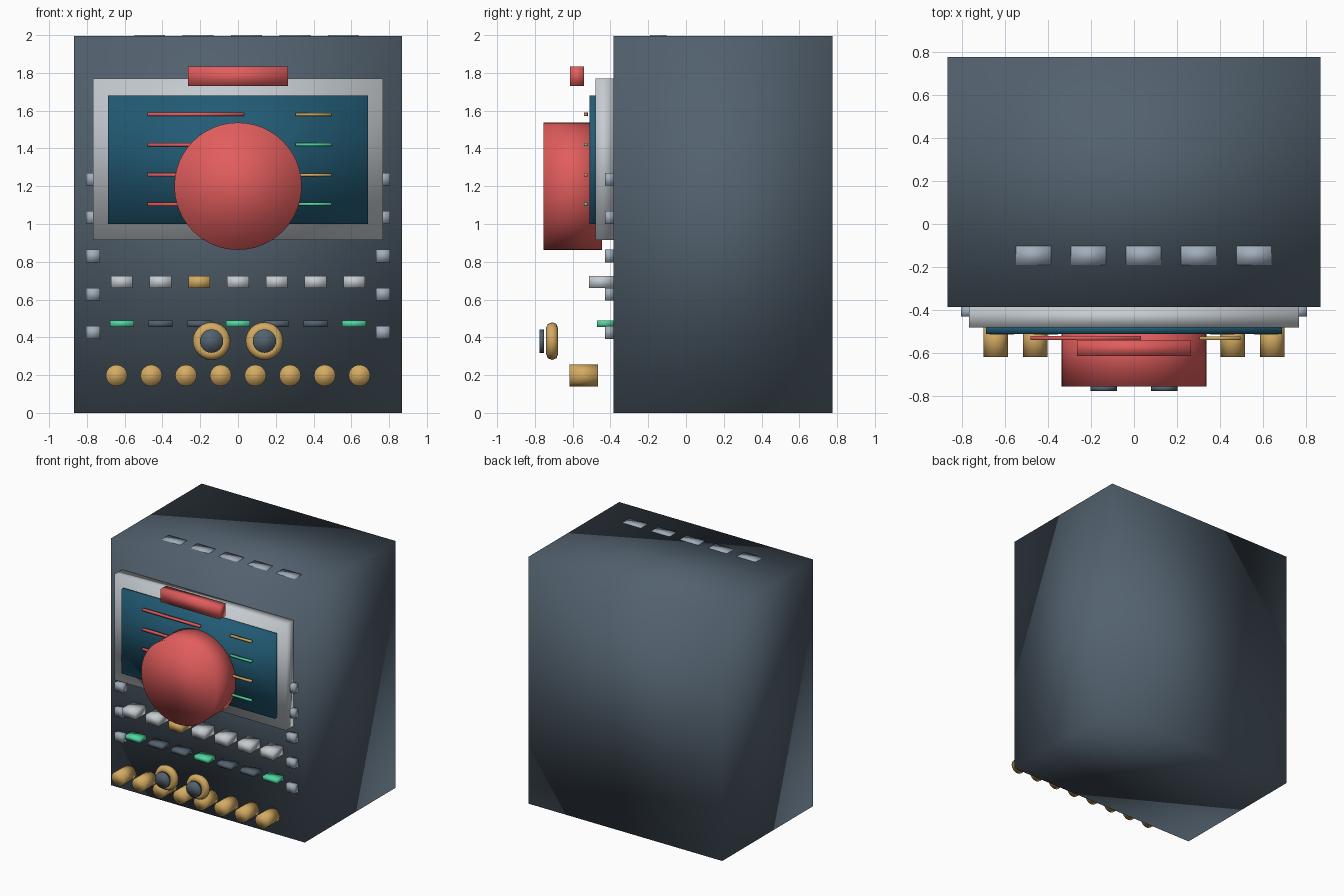
import bpy
import math

cube = bpy.data.objects.get("Cube")
if cube:
    bpy.data.objects.remove(cube, do_unlink=True)


def material(name, hex_code):
    """Flat material from an sRGB hex code, stored as linear values."""
    srgb = [int(hex_code[i:i + 2], 16) / 255 for i in (0, 2, 4)]
    rgba = [c / 12.92 if c < 0.04 else ((c + 0.055) / 1.055) ** 2.4 for c in srgb] + [1]
    mat = bpy.data.materials.new(name)
    mat.use_nodes = True
    mat.diffuse_color = rgba
    mat.node_tree.nodes["Principled BSDF"].inputs["Base Color"].default_value = rgba
    return mat


slate = material("dark slate", "53626f")
silver = material("light silver", "c6ccd1")
steel = material("steel grey", "a0adbb")
teal = material("deep teal", "225b75")
red = material("coral red", "e25d5d")
gold = material("brass gold", "d4ab62")
green = material("mint green", "50d6a0")


def finish(name, mat):
    obj = bpy.context.object
    obj.name = name
    bpy.ops.object.transform_apply(location=False, rotation=True, scale=True)
    bpy.ops.object.shade_smooth()
    obj.data.materials.append(mat)
    return obj


def box(name, mat, xs, ys, zs):
    """Box spanning the given (low, high) ranges."""
    spans = (xs, ys, zs)
    bpy.ops.mesh.primitive_cube_add(size=1, location=[(a + b) / 2 for a, b in spans])
    bpy.context.object.scale = [b - a for a, b in spans]
    return finish(name, mat)


def around(centre, width):
    return (centre - width / 2, centre + width / 2)


def disc(name, mat, x, z, radius, ys, sides):
    """Cylinder whose axis points to the front."""
    bpy.ops.mesh.primitive_cylinder_add(
        vertices=sides, radius=radius, depth=ys[1] - ys[0],
        location=(x, sum(ys) / 2, z), rotation=(math.pi / 2, 0, 0))
    return finish(name, mat)


# Cabinet, bezel and screen
FRONT = -0.385
box("cabinet", slate, (-0.867, 0.867), (FRONT, 0.775), (0, 1.995))
box("screen_bezel", silver, (-0.767, 0.767), (-0.48, FRONT), (0.915, 1.77))
box("screen", teal, (-0.687, 0.687), (-0.51, -0.47), (1.0, 1.68))

# Large round dial and the bar above it
disc("main_dial", red, 0, 1.2, 0.337, (-0.755, -0.445), 48)
box("top_bar", red, (-0.265, 0.265), (-0.613, -0.54), (1.73, 1.833))

# Readout lines on the screen
for row, z in enumerate((1.58, 1.42, 1.26, 1.105)):
    box(f"left_readout_{row + 1}", red, (-0.48, 0.033), (-0.54, -0.52), around(z, 0.018))
    box(f"right_readout_{row + 1}", green if row % 2 else gold,
        (0.305, 0.495), (-0.54, -0.522), around(z, 0.016))

# Side bolts
for row in range(5):
    z = 0.425 + row * 0.203
    for side, sign in (("left", 1), ("right", -1)):
        box(f"{side}_bolt_{row + 1}", steel, around(sign * 0.767, 0.075),
            (-0.43, FRONT), around(z, 0.068))

# Two rows of seven keys
for i in range(7):
    x = (i - 3) * 0.205
    box(f"upper_key_{i + 1}", gold if i == 2 else silver,
        around(x, 0.115), (-0.513, FRONT), around(0.693, 0.066))
    box(f"lower_key_{i + 1}", green if i % 3 == 0 else slate,
        around(x, 0.127), (-0.472, FRONT), around(0.472, 0.032))

# Pair of ringed knobs
for side, x in (("left", 0.14), ("right", -0.14)):
    bpy.ops.mesh.primitive_torus_add(
        major_radius=0.068, minor_radius=0.032, major_segments=24, minor_segments=8,
        location=(x, -0.709, 0.38), rotation=(math.pi / 2, 0, 0))
    finish(f"{side}_knob_ring", gold)
    disc(f"{side}_knob_cap", slate, x, 0.38, 0.062, (-0.775, -0.752), 24)

# Bottom row of small knobs
for i in range(8):
    disc(f"small_knob_{i + 1}", gold, (i - 3.5) * 0.1837, 0.198, 0.057, (-0.618, -0.465), 16)

# Vents on the roof
for i in range(5):
    box(f"roof_vent_{i + 1}", steel, around(0.045 + (i - 2) * 0.256, 0.163),
        (-0.19, -0.103), (1.97, 2.0))
